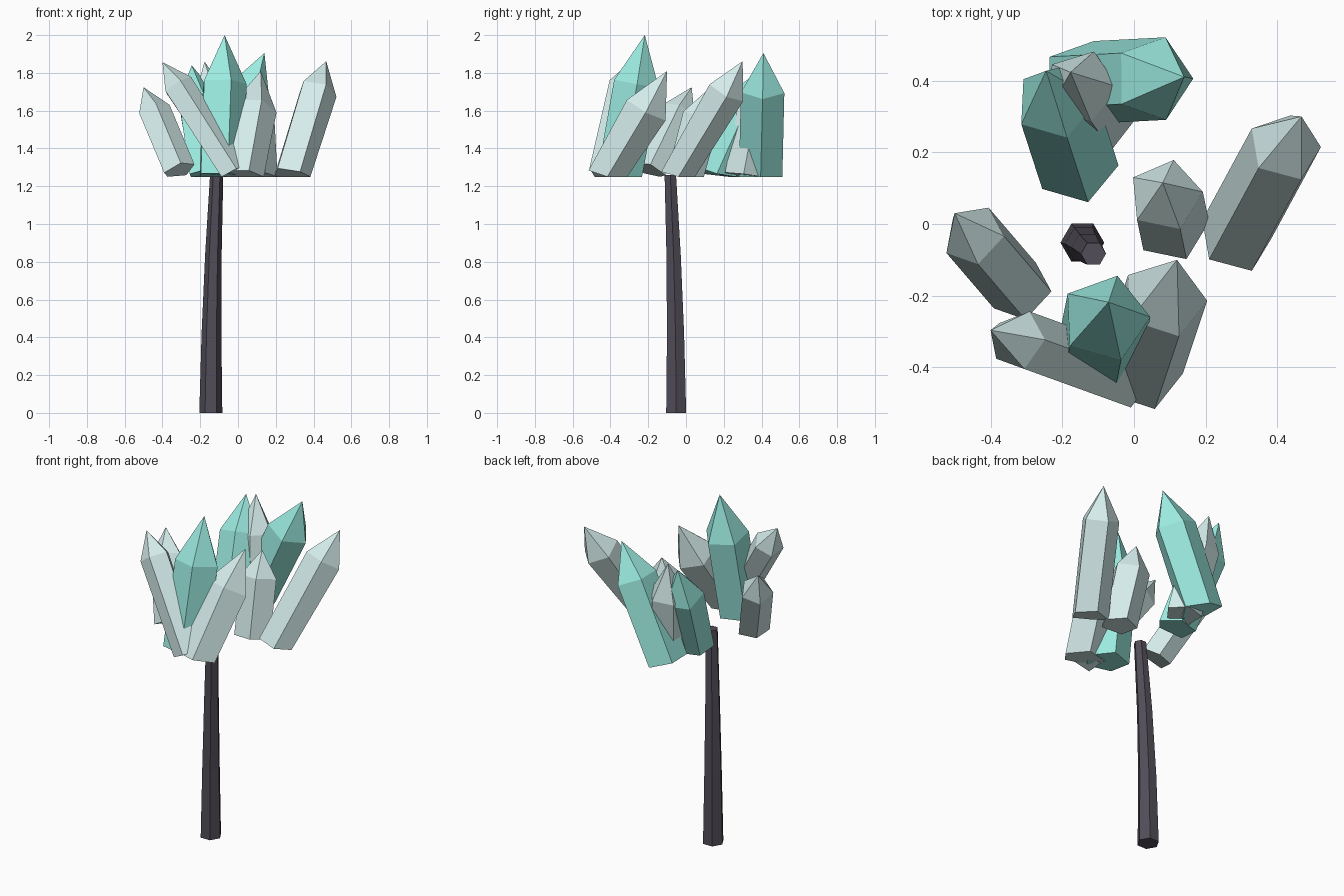
import bpy, bmesh
from math import cos, sin, tau, radians
from mathutils import Vector

if "Cube" in bpy.data.objects:
    bpy.data.objects.remove(bpy.data.objects["Cube"])

FLOOR = 1.25  # crystals are cut level at this height


def material(name, rgb):
    m = bpy.data.materials.new(name)
    m.diffuse_color = (*rgb, 1)
    m.use_nodes = True
    m.node_tree.nodes["Principled BSDF"].inputs["Base Color"].default_value = m.diffuse_color
    return m


MINT = material("mint_crystal", (0.33, 0.83, 0.75))
PALE = material("pale_crystal", (0.66, 0.84, 0.83))
DARK = material("dark_stalk", (0.085, 0.075, 0.10))


def finish(name, bm, mat):
    bmesh.ops.recalc_face_normals(bm, faces=bm.faces)
    me = bpy.data.meshes.new(name)
    bm.to_mesh(me)
    bm.free()
    me.materials.append(mat)
    ob = bpy.data.objects.new(name, me)
    bpy.context.collection.objects.link(ob)


def bridge(bm, a, b):
    n = len(a)
    for i in range(n):
        bm.faces.new((a[i], a[(i + 1) % n], b[(i + 1) % n], b[i]))


def crystal(name, base, tip, shoulder, r, heading, mat):
    """Five-sided prism with a pointed end; heading = first corner seen from above."""
    base, tip = Vector(base), Vector(tip)
    d = (tip - base).normalized()
    h = Vector((cos(radians(heading)), sin(radians(heading)), 0))
    h.z = -(h.x * d.x + h.y * d.y) / d.z
    u = h.normalized()
    v = d.cross(u)
    bm = bmesh.new()
    rings = []
    for c in (base, base.lerp(tip, shoulder)):
        ring = []
        for i in range(5):
            p = c + r * (cos(tau * i / 5) * u + sin(tau * i / 5) * v)
            p.z = max(p.z, FLOOR)
            ring.append(bm.verts.new(p))
        rings.append(ring)
    bridge(bm, *rings)
    bm.faces.new(rings[0][::-1])
    top = bm.verts.new(tip)
    for i in range(5):
        bm.faces.new((rings[1][i], rings[1][(i + 1) % 5], top))
    finish(name, bm, mat)


# Crystals: name, base centre, tip, shoulder ratio, radius, heading, material
for spec in (
    ("crystal_right", (.282, -.042, 1.242), (.467, .30, 1.862), .745, .106, 218, PALE),
    ("crystal_left", (-.314, -.187, 1.28), (-.50, .03, 1.724), .71, .091, 278, PALE),
    ("crystal_front_left", (-.024, -.432, 1.265), (-.40, -.296, 1.857), .79, .086, 70, PALE),
    ("crystal_front_right", (.016, -.412, 1.235), (.12, -.10, 1.81), .65, .122, 292, PALE),
    ("crystal_front_tall", (-.098, -.352, 1.25), (-.071, -.218, 2.0), .66, .126, 2, MINT),
    ("crystal_middle", (.105, -.005, 1.245), (.08, .115, 1.71), .70, .105, 294, PALE),
    ("crystal_back_right", (-.145, .395, 1.255), (.14, .41, 1.905), .70, .121, 0, MINT),
    ("crystal_back_left", (-.159, .162, 1.25), (-.245, .427, 1.84), .68, .117, 287, MINT),
    ("crystal_back", (-.09, .306, 1.25), (-.177, .423, 1.86), .66, .105, 286, PALE),
):
    crystal(*spec)

# Stalk: tapering six-sided stem that bends slightly towards the top
bm = bmesh.new()
rings = []
for k in range(4):
    t = k / 3
    cx, cy, r = -.144 + .031 * t * t, -.052 - .031 * t * t, .061 - .026 * t
    rings.append([bm.verts.new((cx + r * cos(tau * i / 6), cy + r * sin(tau * i / 6),
                                1.26 * t)) for i in range(6)])
for a, b in zip(rings, rings[1:]):
    bridge(bm, a, b)
bm.faces.new(rings[0][::-1])
bm.faces.new(rings[-1])
finish("stalk", bm, DARK)
